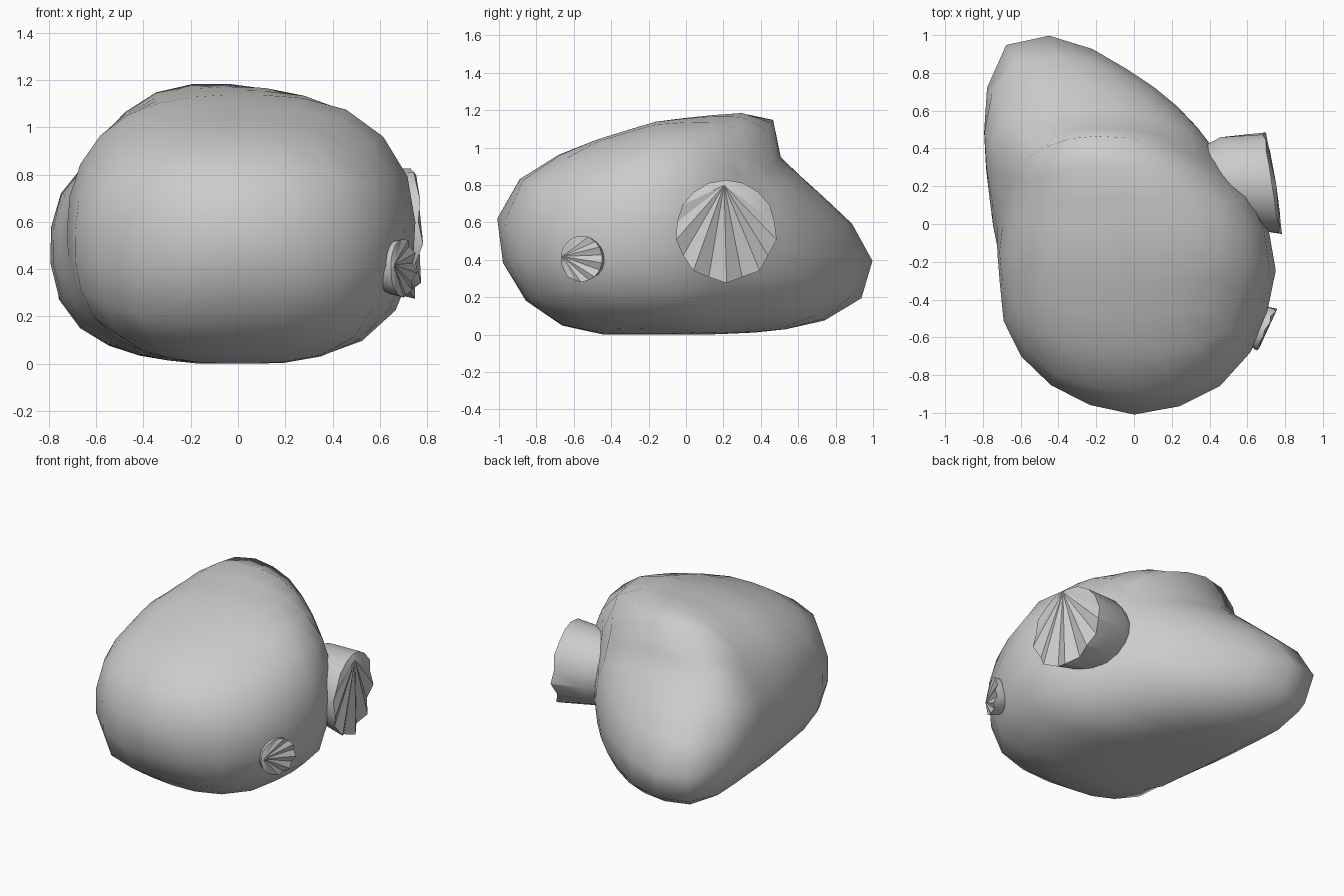
import bpy, bmesh, math
from mathutils import Vector, Matrix
from mathutils.bvhtree import BVHTree

cube = bpy.data.objects.get("Cube")
if cube:
    bpy.data.objects.remove(cube, do_unlink=True)

grey = bpy.data.materials.new("stone_grey")
grey.use_nodes = True
grey.diffuse_color = (0.6, 0.6, 0.6, 1)
grey.node_tree.nodes["Principled BSDF"].inputs["Base Color"].default_value = (0.6, 0.6, 0.6, 1)


def add_object(name, bm, angle):
    bmesh.ops.recalc_face_normals(bm, faces=bm.faces[:])
    mesh = bpy.data.meshes.new(name)
    bm.to_mesh(mesh)
    bm.free()
    obj = bpy.data.objects.new(name, mesh)
    bpy.context.collection.objects.link(obj)
    mesh.materials.append(grey)
    bpy.ops.object.select_all(action='DESELECT')
    obj.select_set(True)
    bpy.context.view_layer.objects.active = obj
    bpy.ops.object.shade_smooth_by_angle(angle=math.radians(angle))


def skin(bm, rings):
    for a, b in zip(rings, rings[1:]):
        n = len(a)
        for i in range(n):
            bm.faces.new((a[i], a[(i + 1) % n], b[(i + 1) % n], b[i]))
    bm.faces.new(rings[-1])


def lobe(sections, power, count=40):
    """Rounded lobe through sections (y, left, right, bottom, top)."""
    bm = bmesh.new()
    rings = []
    for y, x0, x1, z0, z1 in sections:
        ring = []
        for i in range(count):
            a = math.tau * i / count
            c, s = math.cos(a), math.sin(a)
            u = math.copysign(abs(c) ** (2 / power), c)
            v = math.copysign(abs(s) ** (2 / power), s)
            ring.append(bm.verts.new(((x0 + x1) / 2 + u * (x1 - x0) / 2, y,
                                      (z0 + z1) / 2 + v * (z1 - z0) / 2)))
        rings.append(ring)
    skin(bm, rings)
    bm.faces.new(rings[0])
    bmesh.ops.triangulate(bm, faces=bm.faces[:])
    tree = BVHTree.FromBMesh(bm)
    bm.free()
    return tree


# Front dome and low rear tail of the boulder
dome = lobe([(-1.01, -.08, .08, .47, .63), (-.94, -.29, .33, .29, .79),
             (-.79, -.55, .56, .1, .91), (-.54, -.69, .69, 0, 1.02),
             (-.15, -.72, .77, 0, 1.14), (.15, -.67, .62, 0, 1.17),
             (.35, -.62, .38, .02, 1.19), (.43, -.56, .24, .2, 1.17),
             (.49, -.45, .02, .5, 1.14)], 2.5)
tail = lobe([(-.6, -.62, .5, .02, .7), (0, -.745, .7, 0, .86),
             (.3, -.785, .49, .01, .97), (.47, -.795, .37, .02, .97),
             (.67, -.785, .18, .05, .79), (.86, -.76, -.1, .12, .62),
             (.95, -.69, -.26, .2, .53), (1.01, -.57, -.44, .27, .38)], 2.4)

# Boulder skin: a gridded cube pushed out to the larger of the two lobes
bm = bmesh.new()
bmesh.ops.create_cube(bm, size=2)
bmesh.ops.subdivide_edges(bm, edges=bm.edges[:], cuts=6, use_grid_fill=True)
centre = Vector((-.12, .06, .5))
for v in bm.verts:
    d = Vector([math.tan(c * math.pi / 4) for c in v.co]).normalized()
    hits = [t.ray_cast(centre, d) for t in (dome, tail)]
    v.co = centre + d * max(h[3] for h in hits if h[0] is not None) * 1.008
bmesh.ops.smooth_vert(bm, verts=bm.verts[:], factor=.15,
                      use_axis_x=True, use_axis_y=True, use_axis_z=True)
for v in bm.verts:
    v.co.z = max(v.co.z, 0)
add_object("boulder", bm, 80)


def shell(name, centre, radius, yaw, roll, depth, lean):
    """Ribbed fan: local x points outward, local z points at the hinge."""
    bm = bmesh.new()
    n = 18
    rim, wall, base = [], [], []
    for i in range(n):
        a = math.tau * i / n
        y, z = math.sin(a), math.cos(a)
        # Ribs fade out towards the hinge
        rib = (1 - z) / 2 * (1 if i % 2 else -1)
        r = .97 + .03 * rib
        rim.append(bm.verts.new((-.02 + .07 * rib, y * r, z * r)))
        wall.append(bm.verts.new((-depth * .7, y * .87 + lean, z * .87 + lean * .5)))
        base.append(bm.verts.new((-depth * 1.1, y * .7 + lean, z * .7 + lean * .5)))
    skin(bm, [rim, wall, base])
    hinge = bm.verts.new((.06, -.05, .87))
    for i in range(n):
        bm.faces.new((rim[i], rim[(i + 1) % n], hinge))
    turn = Matrix.Rotation(yaw, 4, 'Z') @ Matrix.Rotation(roll, 4, 'X')
    bm.transform(Matrix.Translation(centre) @ turn @ Matrix.Scale(radius, 4))
    add_object(name, bm, 25)


# Large and small ribbed shells clinging to the side
shell("large_shell", Vector((.735, .215, .555)), .28, math.radians(9), 0, 1.2, .16)
shell("small_shell", Vector((.7, -.56, .405)), .127, math.radians(-25), math.radians(80), .7, 0)
